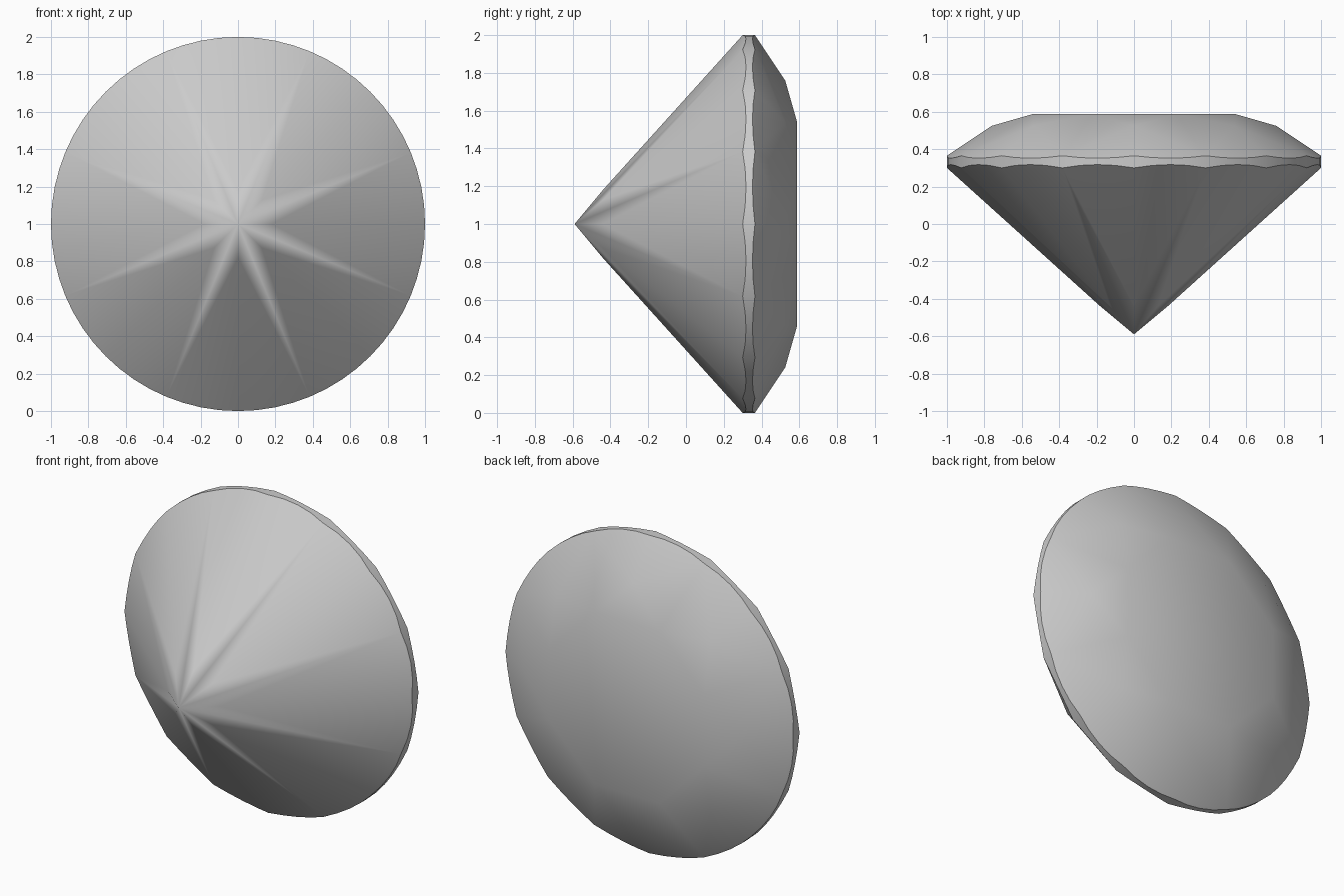
import bpy, bmesh
from math import cos, sin, pi, radians

cube = bpy.data.objects.get("Cube")
if cube:
    bpy.data.objects.remove(cube, do_unlink=True)

STEP = pi / 8            # half facets span a sixteenth of the girdle
SUB = 4                  # girdle segments per half facet
COUNT = 16 * SUB
TIP, TABLE = -0.59, 0.588
LOW, HIGH = 0.30, 0.365  # girdle edges at the facet corners
TABLE_R = 0.585
STAR_R, STAR_Y = 0.76, 0.525
INNER_R, INNER_Y = 0.18, -0.44

mat = bpy.data.materials.new("gem_grey")
mat.use_nodes = True
grey = (0.6, 0.6, 0.6, 1)
mat.diffuse_color = grey
mat.node_tree.nodes["Principled BSDF"].inputs["Base Color"].default_value = grey

bm = bmesh.new()


def point(radius, angle, y):
    return bm.verts.new((radius * cos(angle), y, 1 + radius * sin(angle)))


def scallop(edge_y, apex_r, apex_y):
    """Girdle edge where flat half facets meet the round rim."""
    mid = cos(STEP / 2)
    slope = (edge_y - apex_y) / (mid * (1 - apex_r))
    ring = []
    for i in range(COUNT):
        offset = (i % SUB) / SUB * STEP - STEP / 2
        ring.append(point(1, i * STEP / SUB, edge_y + slope * (cos(offset) - mid)))
    return ring


# Corner points
lower = scallop(LOW, INNER_R, INNER_Y)
upper = scallop(HIGH, STAR_R, STAR_Y)
tip = bm.verts.new((0, TIP, 1))
inner = [point(INNER_R, 2 * k * STEP, INNER_Y) for k in range(8)]
star = [point(STAR_R, 2 * k * STEP, STAR_Y) for k in range(8)]
table = [point(TABLE_R, (2 * k + 1) * STEP, TABLE) for k in range(8)]

# Table and girdle band
bm.faces.new(table)
for i in range(COUNT):
    j = (i + 1) % COUNT
    bm.faces.new((lower[i], lower[j], upper[j], upper[i]))

for k in range(8):
    n = (k + 1) % 8
    corner = (2 * k + 1) * SUB
    # Kite facets of pavilion and crown, then the star facet
    bm.faces.new((tip, inner[k], lower[corner], inner[n]))
    bm.faces.new((table[k], star[k], upper[corner], star[n]))
    bm.faces.new((table[k - 1], table[k], star[k]))
    # Pairs of half facets along both girdle edges
    for ring, apex in ((lower, inner[k]), (upper, star[k])):
        for start in (2 * k * SUB, (2 * k - 1) * SUB):
            rim = [ring[(start + s) % COUNT] for s in range(SUB + 1)]
            bm.faces.new([apex] + rim)

bmesh.ops.recalc_face_normals(bm, faces=bm.faces)
mesh = bpy.data.meshes.new("cut_gem")
bm.to_mesh(mesh)
bm.free()
mesh.materials.append(mat)
gem = bpy.data.objects.new("cut_gem", mesh)
bpy.context.collection.objects.link(gem)

# Soft facets with crisp girdle edges
bpy.ops.object.select_all(action="DESELECT")
gem.select_set(True)
bpy.context.view_layer.objects.active = gem
bpy.ops.object.shade_smooth_by_angle(angle=radians(30))
